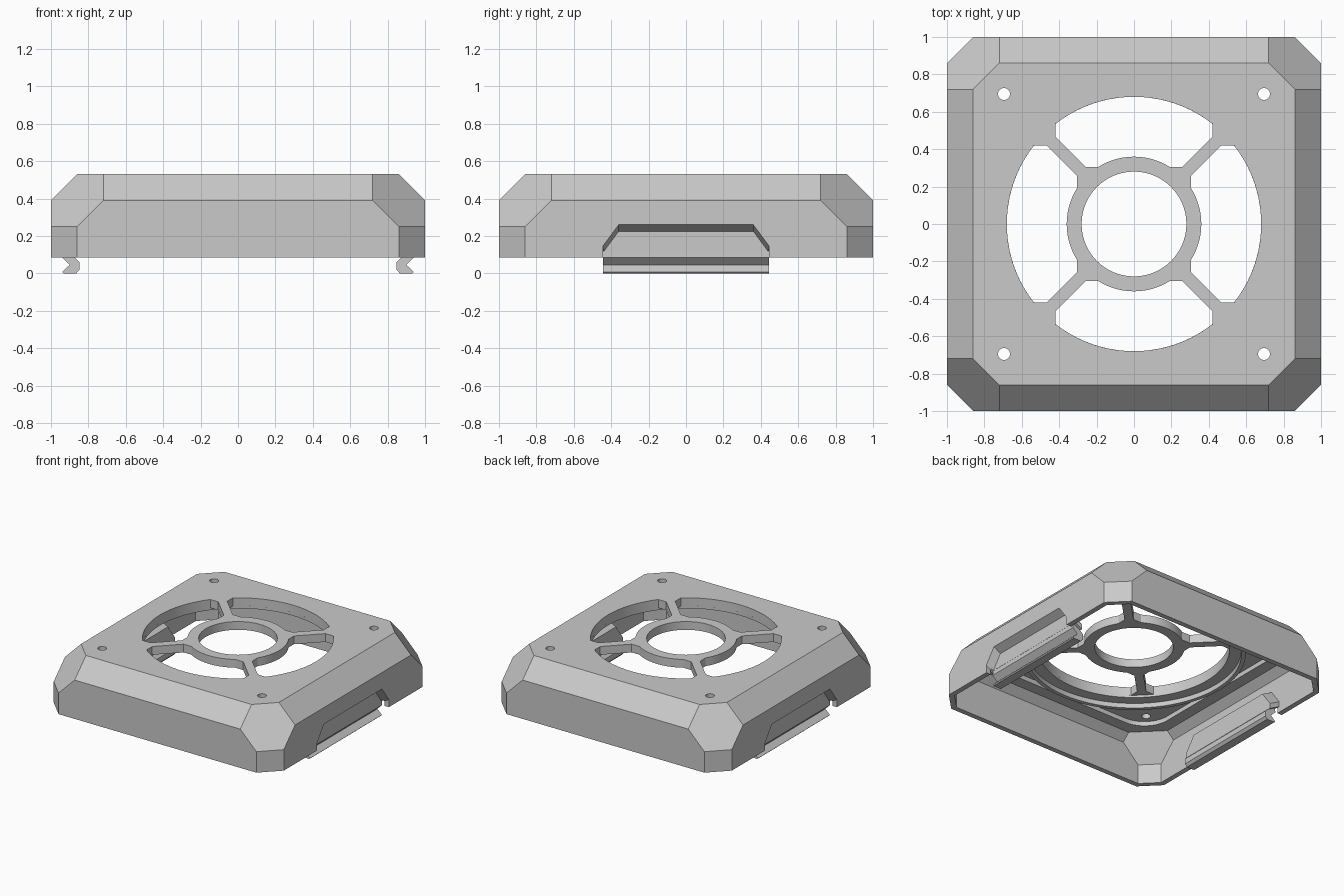
import bpy, bmesh
from math import sin, cos, pi, asin, acos, sqrt
from mathutils import Matrix, Vector

cube = bpy.data.objects.get("Cube")
if cube:
    bpy.data.objects.remove(cube, do_unlink=True)

grey = bpy.data.materials.new("light_grey_plastic")
grey.use_nodes = True
grey.diffuse_color = (0.59, 0.59, 0.59, 1)
grey.node_tree.nodes["Principled BSDF"].inputs["Base Color"].default_value = (0.59, 0.59, 0.59, 1)

BASE, TOP, WALL, CEILING, PLATE = 0.085, 0.53, 0.04, 0.43, 0.465


def finish(name, bm):
    bmesh.ops.recalc_face_normals(bm, faces=bm.faces)
    mesh = bpy.data.meshes.new(name)
    bm.to_mesh(mesh)
    bm.free()
    mesh.materials.append(grey)
    obj = bpy.data.objects.new(name, mesh)
    bpy.context.scene.collection.objects.link(obj)
    return obj


def prism(name, points, extrude):
    """Extrude a closed 3D outline along a vector."""
    bm = bmesh.new()
    face = bm.faces.new([bm.verts.new(p) for p in points])
    result = bmesh.ops.extrude_face_region(bm, geom=[face], use_keep_orig=True)
    verts = [g for g in result["geom"] if isinstance(g, bmesh.types.BMVert)]
    bmesh.ops.translate(bm, verts=verts, vec=extrude)
    return finish(name, bm)


def arc(radius, start, end, steps):
    return [(radius * cos(start + (end - start) * i / steps),
             radius * sin(start + (end - start) * i / steps)) for i in range(steps + 1)]


def upright(name, outline, low, high):
    return prism(name, [(x, y, low) for x, y in outline], (0, 0, high - low))


def disc(name, radius, steps, low, high, x=0, y=0):
    ring = arc(radius, 0, 2 * pi, steps)[:-1]
    return upright(name, [(x + a, y + b) for a, b in ring], low, high)


def chamfered_block(name, offset, low, high):
    """Convex block with cut edges and corner facets, every face moved in by offset."""
    half, edge = 1 - offset, 1.39 - offset * sqrt(2)
    upright_cut, facet = 1.86 - offset * sqrt(2), 2.11 - offset * sqrt(3)
    rings = [(half, upright_cut - half, low), (half, upright_cut - half, facet - upright_cut),
             (half, facet - edge, edge - half), (edge - high, facet - edge, high)]
    bm = bmesh.new()
    for a, b, z in rings:
        for sx in (-1, 1):
            for sy in (-1, 1):
                bm.verts.new((sx * a, sy * b, z))
                bm.verts.new((sx * b, sy * a, z))
    bmesh.ops.convex_hull(bm, input=bm.verts)
    bmesh.ops.dissolve_limit(bm, angle_limit=0.01, verts=bm.verts, edges=bm.edges)
    return finish(name, bm)


def combine(target, tool, operation="DIFFERENCE"):
    mod = target.modifiers.new("combine", "BOOLEAN")
    mod.operation = operation
    mod.solver = "EXACT"
    mod.object = tool
    bpy.context.view_layer.objects.active = target
    bpy.ops.object.modifier_apply(modifier=mod.name)
    bpy.data.objects.remove(tool, do_unlink=True)


# Hollow shell, open at the bottom
shell = chamfered_block("fan_cover_shell", 0, BASE, TOP)
combine(shell, chamfered_block("cavity_cutter", WALL, 0, CEILING))

# Rounded square pocket under the top plate
pocket = []
for k, (sx, sy) in enumerate([(1, 1), (-1, 1), (-1, -1), (1, -1)]):
    pocket += [(sx * 0.6 + x, sy * 0.6 + y) for x, y in arc(0.21, k * pi / 2, (k + 1) * pi / 2, 10)]
combine(shell, upright("pocket_cutter", pocket, 0.2, PLATE))

# Stepped ring hanging around the opening
HOLE, HUB, PAD, LUG, GAP = 0.68, 0.36, 0.42, 0.305, 0.046
ring = disc("locating_ring", 0.795, 96, 0.41, PLATE + 0.005)
combine(ring, disc("step_cutter", 0.765, 96, 0.3, 0.447))
combine(ring, disc("bore_cutter", HOLE, 96, 0.3, 0.6))

# Four grille openings around the hub, leaving diagonal spokes
a0, h0 = acos(PAD / HOLE), asin(LUG / HUB)
opening = arc(HOLE, a0, pi - a0, 28)
opening += [(-PAD, PAD + GAP), (GAP - LUG, LUG)]
opening += arc(HUB, pi - h0, h0, 14)
opening += [(LUG - GAP, LUG), (PAD, PAD + GAP)]
for k in range(4):
    turn = Matrix.Rotation(k * pi / 2, 2)
    combine(shell, upright("opening_cutter", [turn @ Vector(p) for p in opening], 0.3, 0.7))
combine(shell, disc("hub_cutter", 0.28, 80, 0.3, 0.7))

# Screw holes
for sx in (-1, 1):
    for sy in (-1, 1):
        combine(shell, disc("screw_cutter", 0.032, 24, 0.3, 0.7, sx * 0.695, sy * 0.695))


# Side clips: slanted backing block, slanted recess and hooked foot
def recess_outline(x, drop, low, grow=0):
    half = [(0.445 + grow, low), (0.445 + grow, 0.145 - drop), (0.36 + grow, 0.26 - drop)]
    return [(x, y, z) for y, z in half] + [(x, -y, z) for y, z in reversed(half)]


hook = [(0.939, 0.13), (0.94, 0.085), (0.9, 0.045), (0.94, 0.008), (0.932, 0), (0.865, 0),
        (0.847, 0.02), (0.847, 0.06), (0.875, 0.088), (0.885, 0.13)]
for side, s in (("left", 1), ("right", -1)):
    block = prism("clip_block", recess_outline(s * 0.875, 0.02, BASE, 0.02), (s * 0.095, 0, 0.05))
    combine(shell, block, "UNION")
    combine(shell, prism("recess_cutter", recess_outline(s * 0.94, 0.035, 0), (s * 0.08, 0, 0.0467)))
    lip = [(s * 0.94, y, z) for y, z in ((-0.445, 0), (0.445, 0), (0.445, 0.11), (-0.445, 0.11))]
    combine(shell, prism("lip_cutter", lip, (s * 0.08, 0, 0)))
    prism(side + "_clip_hook", [(s * x, -0.445, z) for x, z in hook], (0, 0.89, 0))

# Crisp edges, smooth round walls
for obj in bpy.context.scene.objects:
    if obj.type == "MESH":
        obj.select_set(True)
        bpy.context.view_layer.objects.active = obj
bpy.ops.object.shade_smooth_by_angle(angle=0.35)
